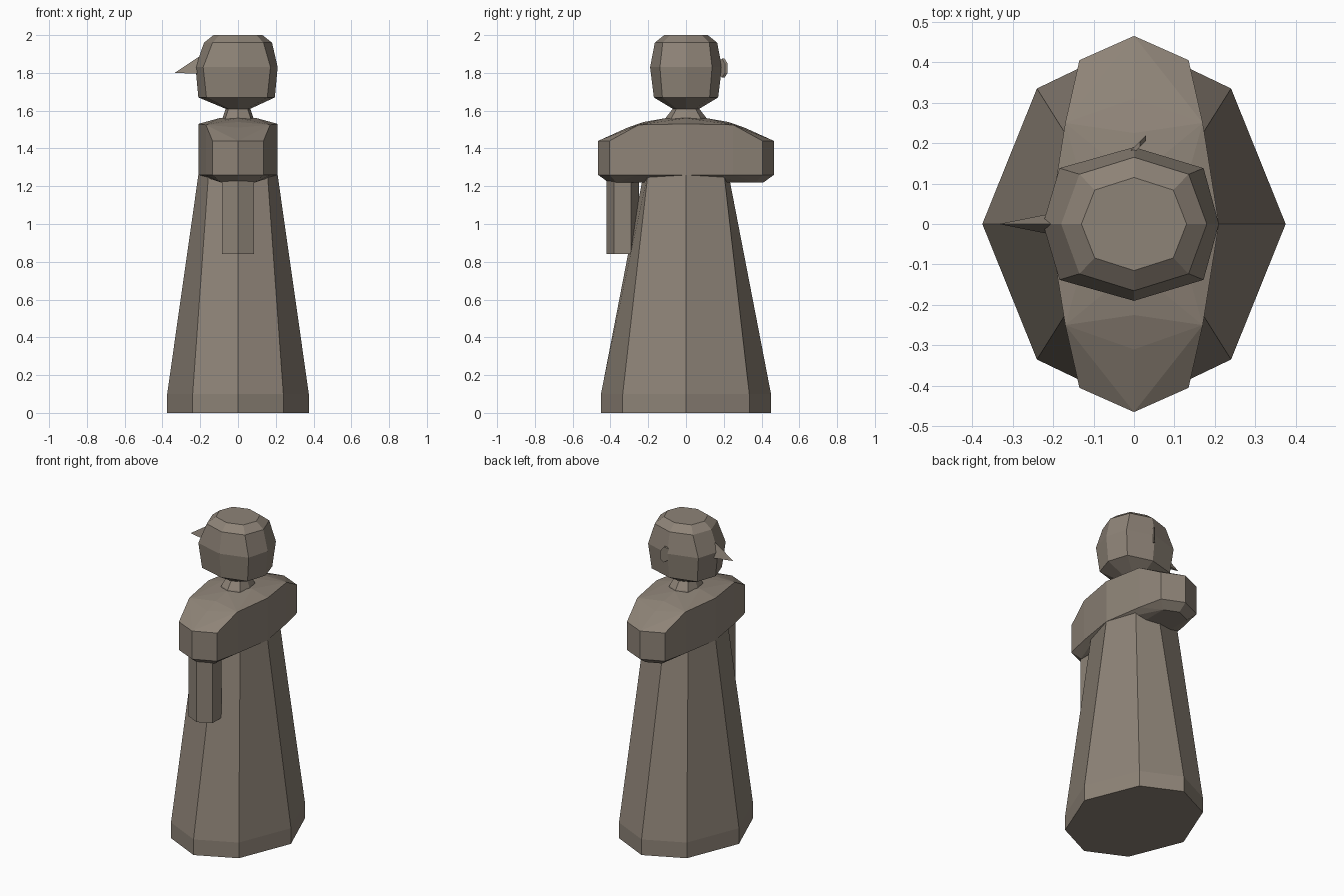
import bpy, bmesh

if "Cube" in bpy.data.objects:
    bpy.data.objects.remove(bpy.data.objects["Cube"])

stone = bpy.data.materials.new("warm grey brown")
stone.diffuse_color = (0.27, 0.228, 0.185, 1)
stone.use_nodes = True
stone.node_tree.nodes["Principled BSDF"].inputs["Base Color"].default_value = stone.diffuse_color


def finish(name, bm):
    bmesh.ops.recalc_face_normals(bm, faces=bm.faces[:])
    me = bpy.data.meshes.new(name)
    bm.to_mesh(me)
    bm.free()
    me.materials.append(stone)
    ob = bpy.data.objects.new(name, me)
    bpy.context.collection.objects.link(ob)
    return ob


def octagon(z, xr, cx, cy, yr, xl=None):
    """Eight-sided ring with points on the axes; xl allows a longer -x side."""
    xl = xl or xr
    k = xl / xr
    return [(xr, 0, z), (cx, cy, z), (0, yr, z), (-cx * k, cy, z),
            (-xl, 0, z), (-cx * k, -cy, z), (0, -yr, z), (cx, -cy, z)]


def loft(name, rings):
    bm = bmesh.new()
    loops = [[bm.verts.new(p) for p in r] for r in rings]
    n = len(loops[0])
    for a, b in zip(loops, loops[1:]):
        for i in range(n):
            j = (i + 1) % n
            bm.faces.new((a[i], a[j], b[j], b[i]))
    bm.faces.new(loops[0])
    bm.faces.new(loops[-1])
    return finish(name, bm)


def hull(name, points):
    bm = bmesh.new()
    for p in points:
        bm.verts.new(p)
    res = bmesh.ops.convex_hull(bm, input=bm.verts[:])
    junk = {v for v in res["geom_interior"] + res["geom_unused"]
            if isinstance(v, bmesh.types.BMVert)}
    bmesh.ops.delete(bm, geom=list(junk), context='VERTS')
    return finish(name, bm)


# Long robe, upright hem then a straight taper
loft("robe", [octagon(0, .375, .24, .335, .45),
              octagon(.1, .375, .24, .335, .45),
              octagon(1.28, .207, .155, .2, .222)])

# Shoulders: one quarter of the points, mirrored both ways
quarter = [(.21, 0, 1.53), (.21, 0, 1.26), (.17, .25, 1.525), (.17, .25, 1.26),
           (.135, .405, 1.44), (.135, .405, 1.26), (0, .465, 1.44), (0, .465, 1.26),
           (.09, .37, 1.22), (0, .41, 1.22), (.09, .24, 1.22),
           (.1, 0, 1.56), (0, .11, 1.56), (0, .225, 1.54), (0, .31, 1.51)]
hull("shoulders", {(x * sx, y * sy, z) for x, y, z in quarter
                   for sx in (1, -1) for sy in (1, -1)})

# Hanging sleeve on one side
outline = [(0, -.42), (.085, -.38), (.085, -.29), (0, -.25), (-.085, -.29), (-.085, -.38)]
loft("sleeve", [[(x, y, z) for x, y in outline] for z in (.84, 1.24)])

# Neck and head in one loft
loft("neck_and_head", [octagon(1.54, .09, .07, .08, .11),
                       octagon(1.565, .08, .065, .075, .105),
                       octagon(1.61, .065, .05, .05, .07),
                       octagon(1.67, .195, .155, .125, .17, .21),
                       octagon(1.83, .21, .172, .138, .19, .225),
                       octagon(1.96, .18, .135, .123, .165),
                       octagon(2.0, .13, .097, .084, .115)])

# Pointed nose
hull("nose", [(-.335, 0, 1.80), (-.20, 0, 1.89), (-.20, .027, 1.795), (-.20, -.027, 1.795)])

# Small ear flaring away from the head
rim = [(-.008, 1.79), (.015, 1.775), (.03, 1.80), (.03, 1.85), (.015, 1.875), (-.008, 1.86)]
loft("ear", [[(x, .188 + x + d, z) for x, z in rim] for d in (-.012, .002)])
